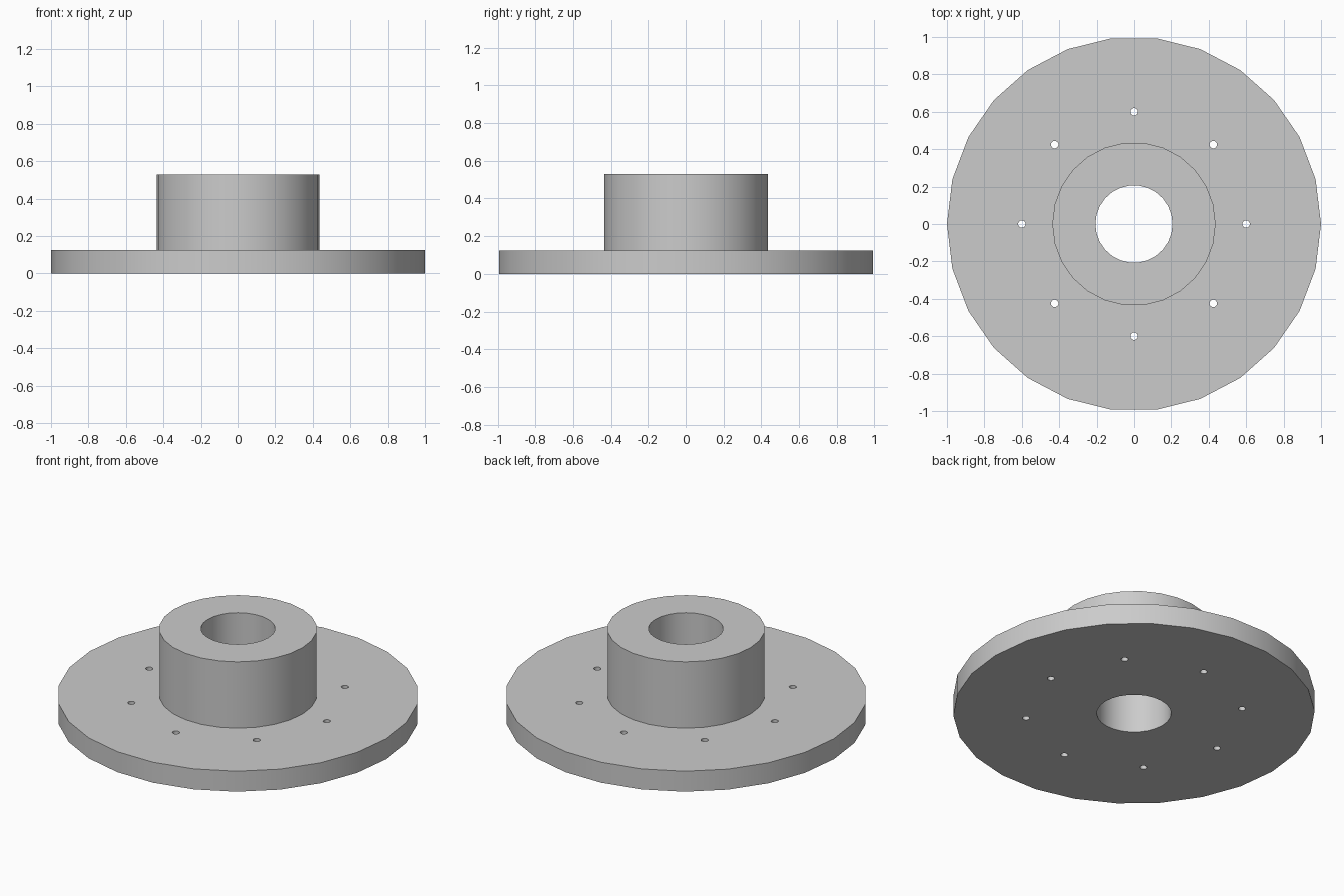
import bpy, bmesh
from math import cos, sin, pi, radians
from mathutils import Matrix

SIDES = 26
BORE_R, HUB_R, FLANGE_R = 0.207, 0.437, 1.0
FLANGE_H, TOTAL_H = 0.125, 0.53
BOLT_R, BOLT_CIRCLE, BOLTS = 0.02, 0.6, 8

default = bpy.data.objects.get("Cube")
if default:
    bpy.data.objects.remove(default, do_unlink=True)

# Single grey metal
grey = bpy.data.materials.new("grey_metal")
grey.use_nodes = True
colour = (0.6, 0.6, 0.6, 1)
grey.diffuse_color = colour
grey.node_tree.nodes["Principled BSDF"].inputs["Base Color"].default_value = colour


def make_object(name, bm):
    bmesh.ops.recalc_face_normals(bm, faces=bm.faces)
    mesh = bpy.data.meshes.new(name)
    bm.to_mesh(mesh)
    bm.free()
    obj = bpy.data.objects.new(name, mesh)
    bpy.context.collection.objects.link(obj)
    mesh.materials.append(grey)
    return obj


def lathe(name, profile):
    """Revolve a closed (radius, height) profile around z."""
    bm = bmesh.new()
    rings = []
    for i in range(SIDES):
        a = 2 * pi * i / SIDES
        rings.append([bm.verts.new((r * cos(a), r * sin(a), z)) for r, z in profile])
    n = len(profile)
    for i, ring in enumerate(rings):
        after = rings[(i + 1) % SIDES]
        for j in range(n):
            k = (j + 1) % n
            bm.faces.new((ring[j], after[j], after[k], ring[k]))
    return make_object(name, bm)


# Flange disc, raised hub and through bore as one turned body
body = lathe("flanged_hub", [
    (BORE_R, 0), (FLANGE_R, 0), (FLANGE_R, FLANGE_H),
    (HUB_R, FLANGE_H), (HUB_R, TOTAL_H), (BORE_R, TOTAL_H)])

# Ring of bolt holes drilled through the flange
bm = bmesh.new()
for i in range(BOLTS):
    a = 2 * pi * i / BOLTS
    place = Matrix.Translation((BOLT_CIRCLE * cos(a), BOLT_CIRCLE * sin(a), FLANGE_H / 2))
    bmesh.ops.create_cone(bm, cap_ends=True, segments=SIDES, radius1=BOLT_R,
                          radius2=BOLT_R, depth=FLANGE_H * 2, matrix=place)
cutter = make_object("bolt_hole_cutter", bm)
cutter.hide_render = True

drill = body.modifiers.new("bolt_holes", 'BOOLEAN')
drill.operation = 'DIFFERENCE'
drill.solver = 'EXACT'
drill.object = cutter

bpy.ops.object.select_all(action='DESELECT')
body.select_set(True)
bpy.context.view_layer.objects.active = body
bpy.ops.object.modifier_apply(modifier=drill.name)
bpy.data.objects.remove(cutter, do_unlink=True)

# Smooth round walls with crisp rims
bpy.ops.object.shade_smooth_by_angle(angle=radians(30))
